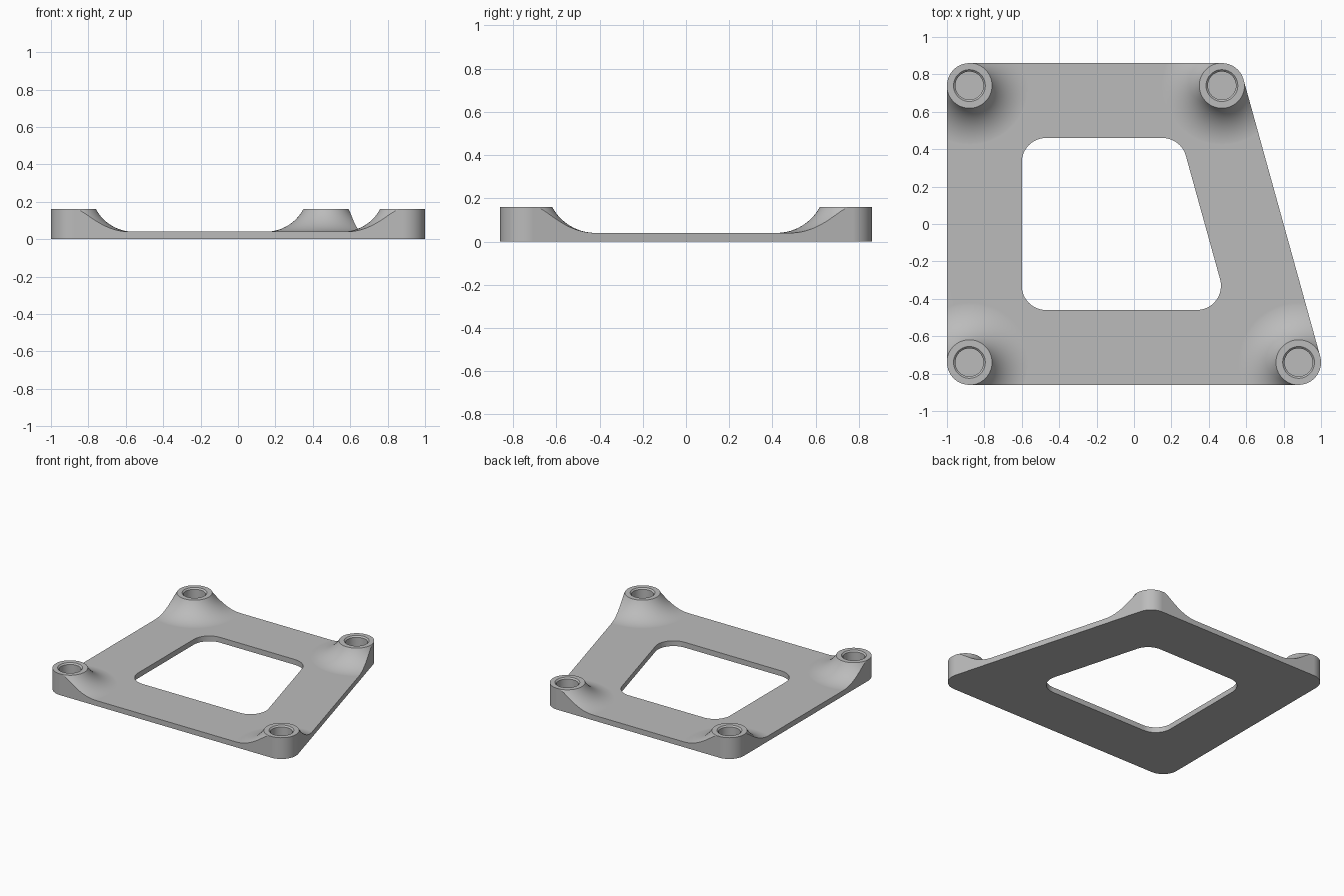
import bpy, bmesh, math
from mathutils import Vector

cube = bpy.data.objects.get("Cube")
if cube:
    bpy.data.objects.remove(cube, do_unlink=True)

BOSSES = [(-0.88, -0.74), (0.88, -0.74), (0.47, 0.74), (-0.88, 0.74)]
WINDOW = [(-0.47, -0.33), (0.335, -0.33), (0.152, 0.33), (-0.47, 0.33)]
PLATE, TOP, RIM, FLARE = 0.04, 0.16, 0.12, 0.32

grey = bpy.data.materials.new("grey")
grey.use_nodes = True
colour = (0.5, 0.5, 0.5, 1)
grey.diffuse_color = colour
grey.node_tree.nodes["Principled BSDF"].inputs["Base Color"].default_value = colour


def add_object(name, bm):
    bmesh.ops.recalc_face_normals(bm, faces=bm.faces)
    mesh = bpy.data.meshes.new(name)
    bm.to_mesh(mesh)
    bm.free()
    mesh.materials.append(grey)
    obj = bpy.data.objects.new(name, mesh)
    bpy.context.collection.objects.link(obj)
    return obj


def rounded_outline(centres, radius, steps=16):
    """Outline around circles at counter-clockwise centres."""
    pts, n = [], len(centres)
    for i in range(n):
        a, b, c = (Vector(centres[(i + k) % n]) for k in (-1, 0, 1))
        start = math.atan2(a.x - b.x, b.y - a.y) + math.pi
        d_in, d_out = b - a, c - b
        start = math.atan2(-d_in.x, d_in.y)
        turn = math.atan2(d_in.x * d_out.y - d_in.y * d_out.x, d_in.dot(d_out))
        for s in range(steps + 1):
            t = start + turn * s / steps
            pts.append((b.x + radius * math.cos(t), b.y + radius * math.sin(t)))
    return pts


def prism(name, pts, z0, z1):
    bm = bmesh.new()
    face = bm.faces.new([bm.verts.new((x, y, z0)) for x, y in pts])
    ext = bmesh.ops.extrude_face_region(bm, geom=[face])
    verts = [v for v in ext["geom"] if isinstance(v, bmesh.types.BMVert)]
    bmesh.ops.translate(bm, verts=verts, vec=(0, 0, z1 - z0))
    return add_object(name, bm)


def lathe(name, profile, centre, sides=72):
    """Closed solid turned from (radius, height) rings."""
    bm = bmesh.new()
    rings = []
    for r, z in profile:
        rings.append([bm.verts.new((centre[0] + r * math.cos(math.tau * i / sides),
                                    centre[1] + r * math.sin(math.tau * i / sides), z))
                      for i in range(sides)])
    for lo, hi in zip(rings, rings[1:]):
        for i in range(sides):
            j = (i + 1) % sides
            bm.faces.new((lo[i], lo[j], hi[j], hi[i]))
    bm.faces.new(rings[0])
    bm.faces.new(rings[-1])
    return add_object(name, bm)


def combine(target, tool, operation):
    mod = target.modifiers.new(operation, 'BOOLEAN')
    mod.operation, mod.solver, mod.object = operation, 'EXACT', tool
    bpy.context.view_layer.objects.active = target
    bpy.ops.object.modifier_apply(modifier=mod.name)
    bpy.data.objects.remove(tool, do_unlink=True)


# Oversized slab, trimmed to the outline later
plate = prism("mounting_plate", [(-1.4, -1.4), (1.4, -1.4), (1.4, 1.4), (-1.4, 1.4)], 0, PLATE)

# Flared bosses: concave arc tangent to the plate
rise, run = TOP - PLATE, FLARE - RIM
arc = (run ** 2 + rise ** 2) / (2 * rise)
sweep = math.asin(run / arc)
flare = [(FLARE + 0.01, PLATE / 2), (FLARE + 0.01, PLATE - 0.0005)]
for s in range(1, 17):
    t = sweep * s / 16
    flare.append((FLARE + 0.001 - arc * math.sin(t), PLATE + arc * (1 - math.cos(t))))
for c in BOSSES:
    combine(plate, lathe("boss", flare, c), 'UNION')

# Trim to the outer outline, open the window and sink the blind holes
combine(plate, prism("outline", rounded_outline(BOSSES, RIM), -0.1, 0.3), 'INTERSECT')
combine(plate, prism("window", rounded_outline(WINDOW, 0.13), -0.1, 0.3), 'DIFFERENCE')
for c in BOSSES:
    combine(plate, lathe("hole", [(0.075, PLATE), (0.075, TOP - 0.01), (0.085, TOP), (0.085, TOP + 0.1)], c),
            'DIFFERENCE')

# Smooth curved walls, keep flat faces clean
bpy.ops.object.select_all(action='DESELECT')
plate.select_set(True)
bpy.context.view_layer.objects.active = plate
bpy.ops.object.shade_smooth_by_angle(angle=math.radians(30))
normals = plate.modifiers.new("clean_normals", 'WEIGHTED_NORMAL')
normals.keep_sharp = True
